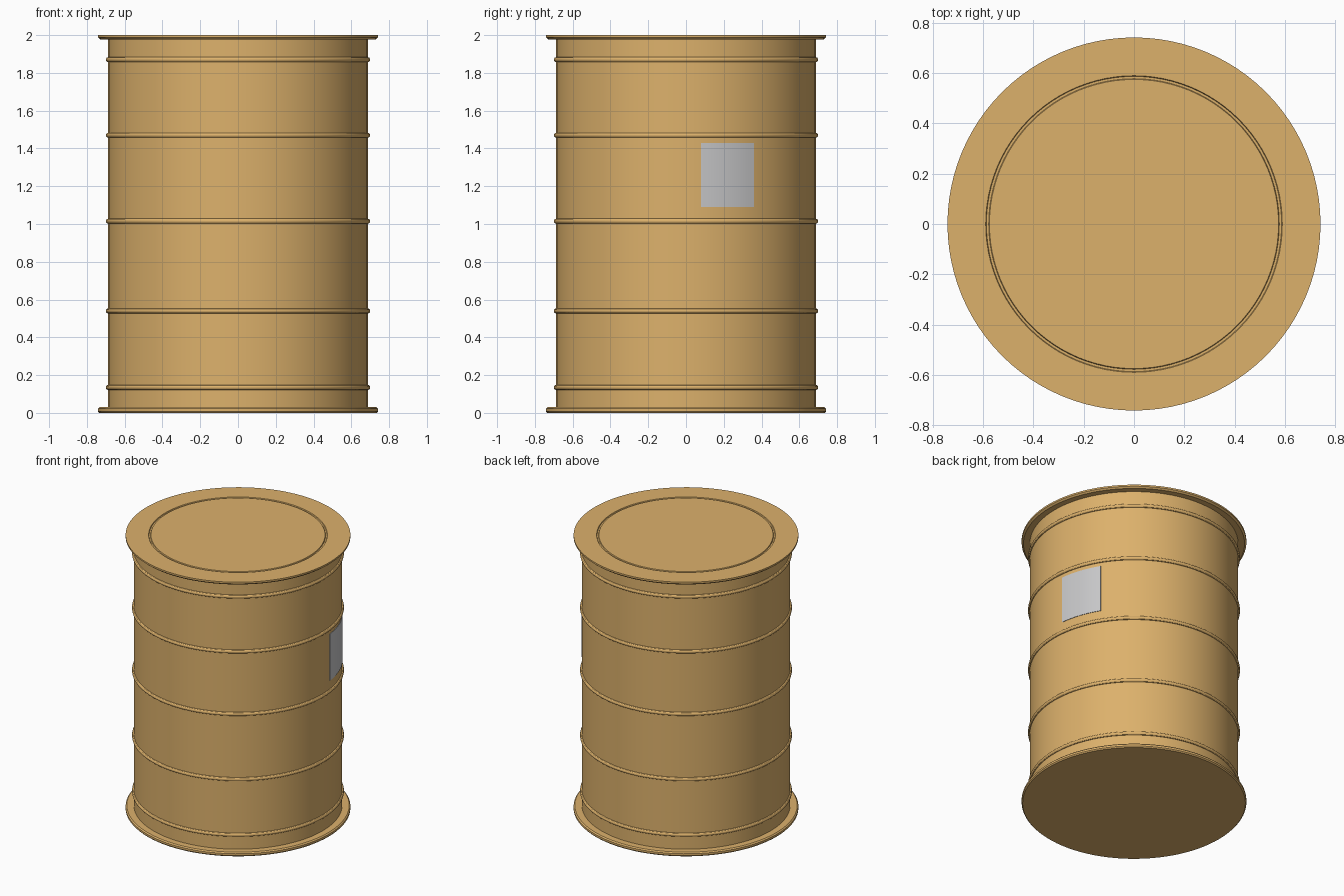
import bpy, bmesh
from math import asin, cos, sin, pi, radians

cube = bpy.data.objects.get("Cube")
if cube:
    bpy.data.objects.remove(cube, do_unlink=True)

SEGMENTS = 96
BODY_R = 0.688


def material(name, color):
    mat = bpy.data.materials.new(name)
    mat.use_nodes = True
    mat.diffuse_color = color
    mat.node_tree.nodes["Principled BSDF"].inputs["Base Color"].default_value = color
    return mat


def finish(name, bm, mat):
    bmesh.ops.remove_doubles(bm, verts=bm.verts, dist=1e-5)
    bmesh.ops.recalc_face_normals(bm, faces=bm.faces)
    mesh = bpy.data.meshes.new(name)
    bm.to_mesh(mesh)
    bm.free()
    mesh.materials.append(mat)
    obj = bpy.data.objects.new(name, mesh)
    bpy.context.collection.objects.link(obj)
    bpy.ops.object.select_all(action='DESELECT')
    obj.select_set(True)
    bpy.context.view_layer.objects.active = obj
    bpy.ops.object.shade_smooth_by_angle(angle=radians(30))
    return obj


def lathe(name, profile, mat, closed=False):
    """Spin an (r, z) profile around the z axis."""
    bm = bmesh.new()
    verts = [bm.verts.new((r, 0, z)) for r, z in profile]
    edges = [bm.edges.new(pair) for pair in zip(verts, verts[1:])]
    if closed:
        edges.append(bm.edges.new((verts[-1], verts[0])))
    bmesh.ops.spin(bm, geom=verts + edges, cent=(0, 0, 0), axis=(0, 0, 1),
                   angle=2 * pi, steps=SEGMENTS)
    return finish(name, bm, mat)


tan = material("tan paint", (0.72, 0.44, 0.148, 1))
grey = material("grey label", (0.58, 0.58, 0.59, 1))

# Cylindrical wall
lathe("drum_body", [(BODY_R, 0.02), (BODY_R, 1.985)], tan)

# Flanged base plate
lathe("base_plate", [(0, 0), (0.735, 0), (0.742, 0.008), (0.742, 0.022),
                     (0.734, 0.03), (0.68, 0.03)], tan)

# Flanged lid with a shallow circular groove
lathe("lid", [(0.68, 1.978), (0.73, 1.978), (0.742, 1.988), (0.742, 2),
              (0.59, 2), (0.587, 1.994), (0.578, 1.994), (0.575, 2), (0, 2)], tan)

# Rolled hoops
for i, z in enumerate((0.135, 0.54, 1.015, 1.47, 1.87)):
    ring = [(BODY_R + 0.012 * cos(k * pi / 6), z + 0.013 * sin(k * pi / 6))
            for k in range(12)]
    lathe(f"hoop_{i + 1}", ring, tan, closed=True)

# Thin curved label on the left side
bm = bmesh.new()
start, end = asin(0.08 / 0.691), asin(0.36 / 0.691)
steps = 10
columns = []
for k in range(steps + 1):
    a = start + (end - start) * k / steps
    columns.append([bm.verts.new((r * cos(a), r * sin(a), z))
                    for r, z in ((0.686, 1.09), (0.691, 1.09),
                                 (0.691, 1.43), (0.686, 1.43))])
for a, b in zip(columns, columns[1:]):
    for j in range(4):
        n = (j + 1) % 4
        bm.faces.new((a[j], b[j], b[n], a[n]))
bm.faces.new(columns[0])
bm.faces.new(columns[-1])
finish("label", bm, grey)
